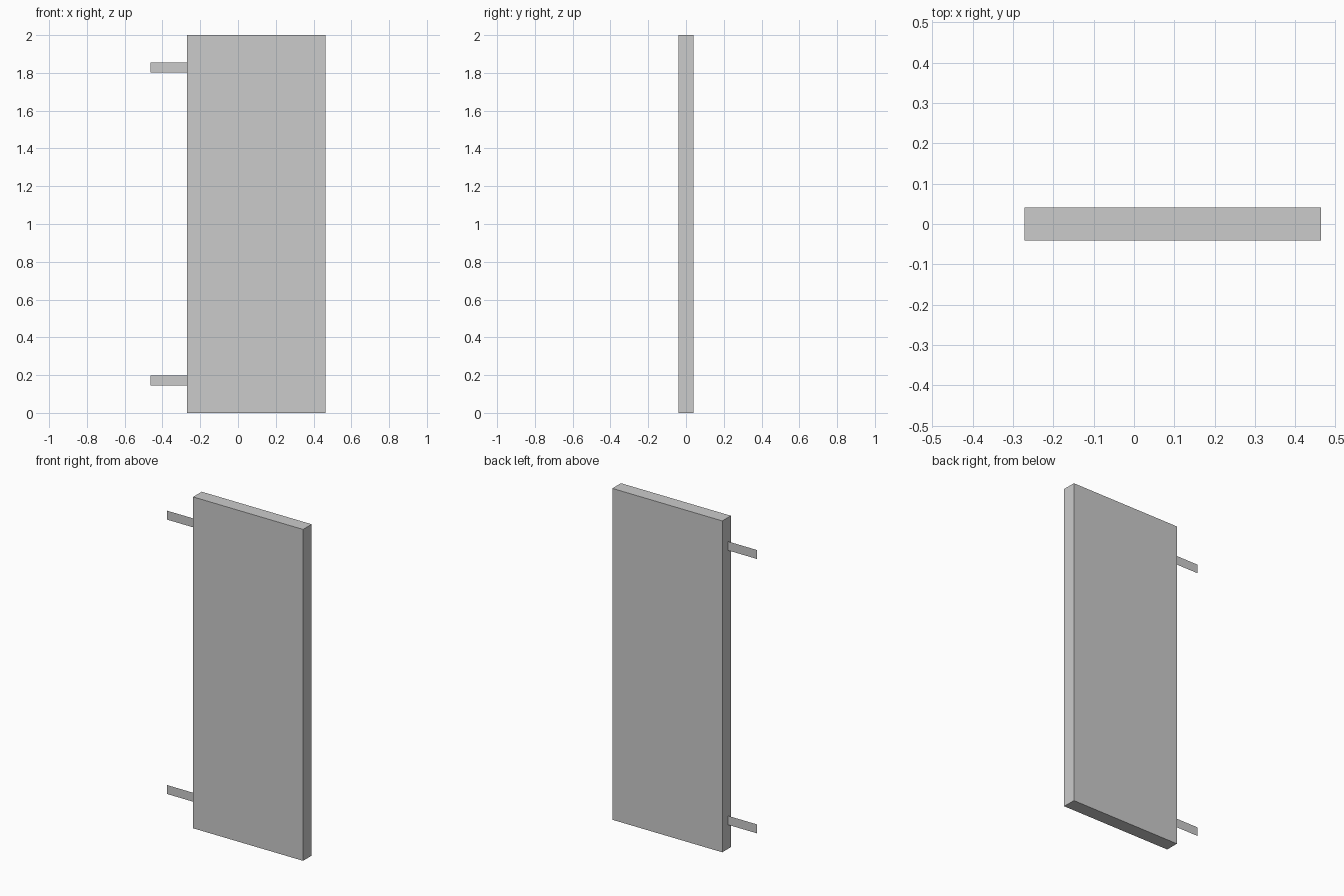
import bpy
import bmesh
from mathutils import Matrix, Vector

if "Cube" in bpy.data.objects:
    bpy.data.objects.remove(bpy.data.objects["Cube"])


def add_object(name, bm):
    mesh = bpy.data.meshes.new(name)
    bm.to_mesh(mesh)
    bm.free()
    obj = bpy.data.objects.new(name, mesh)
    bpy.context.collection.objects.link(obj)
    return obj


def box(name, lo, hi):
    lo, hi = Vector(lo), Vector(hi)
    bm = bmesh.new()
    bmesh.ops.create_cube(bm, size=1, matrix=Matrix.Translation((lo + hi) / 2)
                          @ Matrix.Diagonal((*(hi - lo), 1)))
    return add_object(name, bm)


def flat_strap(name, x0, x1, y, z0, z1):
    bm = bmesh.new()
    corners = [(x0, y, z0), (x1, y, z0), (x1, y, z1), (x0, y, z1)]
    bm.faces.new([bm.verts.new(c) for c in corners])
    return add_object(name, bm)


LEFT, RIGHT, HINGE_X = -0.271, 0.463, -0.463

# Door slab
box("door_panel", (LEFT, -0.041, 0), (RIGHT, 0.041, 2))

# Paper-thin hinge straps on the left edge, mirrored about mid height
for name, z in (("lower_hinge_strap", 0.172), ("upper_hinge_strap", 1.828)):
    flat_strap(name, HINGE_X, LEFT, -0.014, z - 0.027, z + 0.027)
